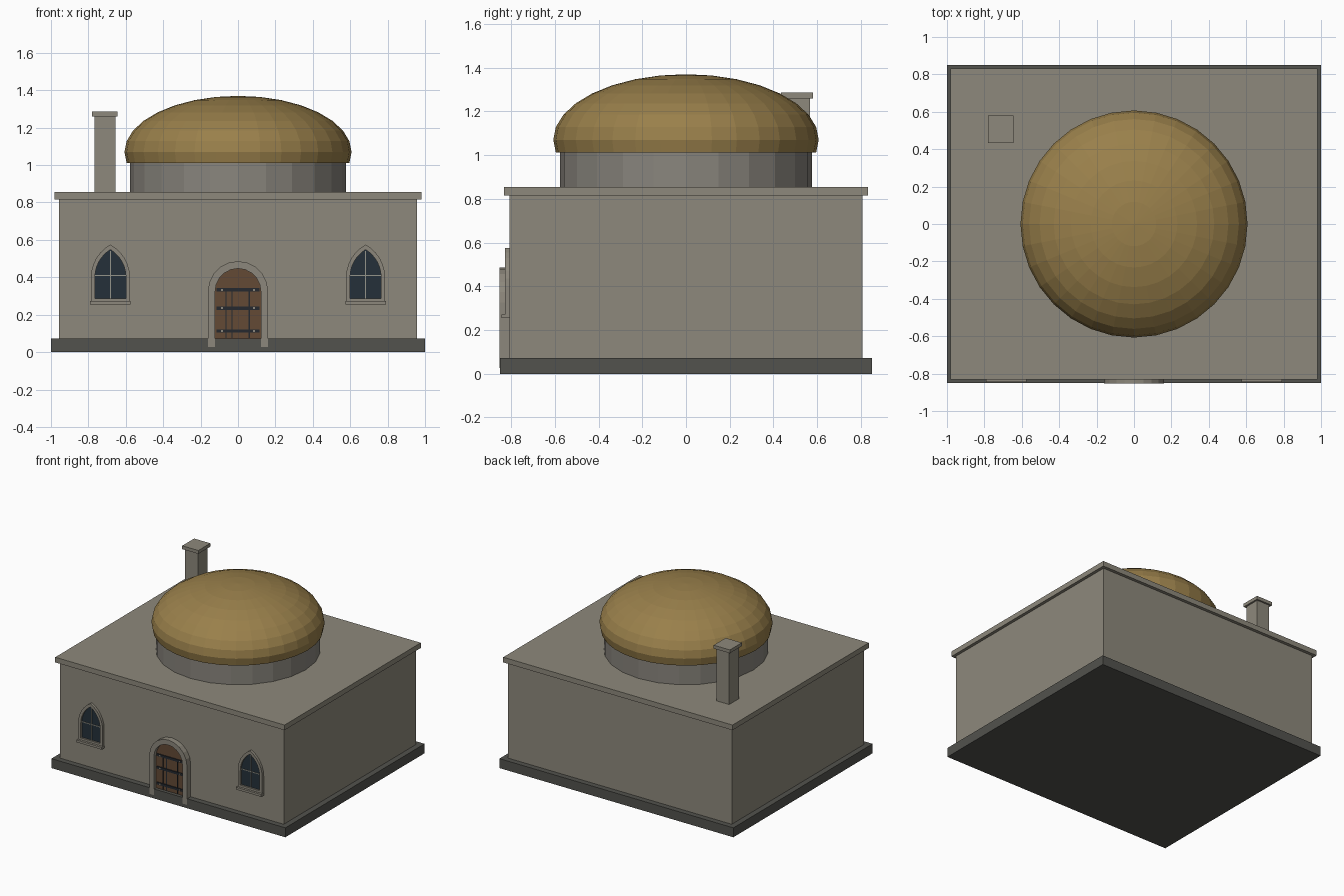
import bpy, bmesh, math

if "Cube" in bpy.data.objects:
    bpy.data.objects.remove(bpy.data.objects["Cube"])


def mat(name, r, g, b):
    m = bpy.data.materials.new(name)
    m.diffuse_color = (r, g, b, 1)
    m.use_nodes = True
    m.node_tree.nodes["Principled BSDF"].inputs["Base Color"].default_value = m.diffuse_color
    return m


WALL = mat("wall_stone", 0.27, 0.25, 0.20)
DRUM = mat("drum_stone", 0.25, 0.235, 0.205)
BASE = mat("dark_stone", 0.085, 0.085, 0.075)
GOLD = mat("dome_gold", 0.32, 0.215, 0.07)
TRIM = mat("trim_stone", 0.265, 0.245, 0.20)
WOOD = mat("door_wood", 0.125, 0.067, 0.036)
GLASS = mat("window_glass", 0.018, 0.03, 0.042)
IRON = mat("iron", 0.018, 0.022, 0.028)
LEAD = mat("window_bar", 0.30, 0.30, 0.26)


def finish(bm, name, material):
    bmesh.ops.recalc_face_normals(bm, faces=bm.faces)
    me = bpy.data.meshes.new(name)
    bm.to_mesh(me)
    bm.free()
    me.materials.append(material)
    ob = bpy.data.objects.new(name, me)
    bpy.context.collection.objects.link(ob)
    return ob


def box(name, x0, x1, y0, y1, z0, z1, material):
    bm = bmesh.new()
    bmesh.ops.create_cube(bm, size=1)
    for v in bm.verts:
        v.co = (x0 + (v.co.x + .5) * (x1 - x0), y0 + (v.co.y + .5) * (y1 - y0),
                z0 + (v.co.z + .5) * (z1 - z0))
    return finish(bm, name, material)


def lathe(name, profile, n, material):
    """Capped solid of revolution; a point with radius 0 closes to a tip."""
    bm = bmesh.new()
    rings = []
    for r, z in profile:
        if r < 1e-5:
            rings.append([bm.verts.new((0, 0, z))] * n)
        else:
            rings.append([bm.verts.new((r * math.cos(2 * math.pi * i / n),
                                        r * math.sin(2 * math.pi * i / n), z)) for i in range(n)])
    for a, b in zip(rings, rings[1:]):
        for i in range(n):
            j = (i + 1) % n
            bm.faces.new(list(dict.fromkeys((a[i], a[j], b[j], b[i]))))
    for ring in (rings[0], rings[-1]):
        if ring[0] is not ring[1]:
            bm.faces.new(ring)
    return finish(bm, name, material)


def prism(name, pts, cx, y0, y1, material):
    """Extrude an x-z outline from y0 to y1."""
    bm = bmesh.new()
    f = [bm.verts.new((cx + x, y0, z)) for x, z in pts]
    b = [bm.verts.new((cx + x, y1, z)) for x, z in pts]
    bm.faces.new(f)
    bm.faces.new(b)
    for i in range(len(f)):
        j = (i + 1) % len(f)
        bm.faces.new((f[i], f[j], b[j], b[i]))
    return finish(bm, name, material)


def frame(name, outer, inner, cx, y0, y1, material, closed):
    """Strip between two matching x-z outlines, extruded in y."""
    bm = bmesh.new()
    sec = [[bm.verts.new((cx + p[0], y, p[1])) for p, y in ((o, y0), (i, y0), (i, y1), (o, y1))]
           for o, i in zip(outer, inner)]
    pairs = list(zip(sec, sec[1:])) + ([(sec[-1], sec[0])] if closed else [])
    for a, b in pairs:
        for k in range(4):
            m = (k + 1) % 4
            bm.faces.new((a[k], a[m], b[m], b[k]))
    if not closed:
        bm.faces.new(sec[0])
        bm.faces.new(sec[-1])
    return finish(bm, name, material)


def round_arch(w, z0, spring, n=10):
    arc = [(w * math.cos(math.pi * i / n), spring + w * math.sin(math.pi * i / n)) for i in range(n + 1)]
    return [(w, z0)] + arc + [(-w, z0)]


def pointed_arch(w, z0, spring, h, n=6):
    r = (w * w + h * h) / (2 * w)
    top = math.asin(h / r)
    half = [(w - r + r * math.cos(top * i / n), spring + r * math.sin(top * i / n)) for i in range(n)]
    return [(w, z0)] + half + [(0, spring + h)] + [(-x, z) for x, z in reversed(half)] + [(-w, z0)]


# Main building
box("plinth", -1, 1, -.85, .85, 0, .073, BASE)
box("walls", -.957, .957, -.808, .808, .073, .815, WALL)
box("roof_slab", -.98, .98, -.832, .832, .815, .855, WALL)

# Drum and squashed dome
lathe("drum", [(.577, .855), (.577, 1.012)], 24, DRUM)
step = math.radians(11.25)
lathe("dome", [(.607 * math.cos(k * step), 1.07 + .3 * math.sin(k * step)) for k in range(-1, 9)], 32, GOLD)

# Chimney
box("chimney", -.766, -.656, .447, .567, .855, 1.26, WALL)
box("chimney_cap", -.781, -.643, .434, .580, 1.26, 1.286, WALL)

# Door with stone surround
frame("door_surround", round_arch(.161, .027, .325), round_arch(.122, .027, .325),
      0, -.853, -.80, TRIM, False)
prism("door_leaf", round_arch(.122, .073, .325), 0, -.824, -.806, WOOD)
for x in (-.065, -.033, .06):
    box("plank_gap", x - .003, x + .003, -.826, -.822, .075, .33, IRON)
for z in (.113, .235, .333):
    box("door_band", -.115, .115, -.831, -.822, z - .009, z + .009, IRON)
    for x in (-.085, .085):
        box("band_stud", x - .005, x + .005, -.834, -.829, z - .005, z + .005, TRIM)

# Two pointed windows
for cx in (-.682, .682):
    frame("window_frame", pointed_arch(.104, .268, .40, .175), pointed_arch(.083, .288, .40, .148),
          cx, -.828, -.80, TRIM, True)
    prism("window_glass", pointed_arch(.083, .288, .40, .148), cx, -.815, -.806, GLASS)
    box("window_sill", cx - .108, cx + .108, -.845, -.80, .254, .272, TRIM)
    box("window_mullion", cx - .003, cx + .003, -.819, -.813, .288, .54, LEAD)
    box("window_crossbar", cx - .082, cx + .082, -.819, -.813, .407, .413, LEAD)
